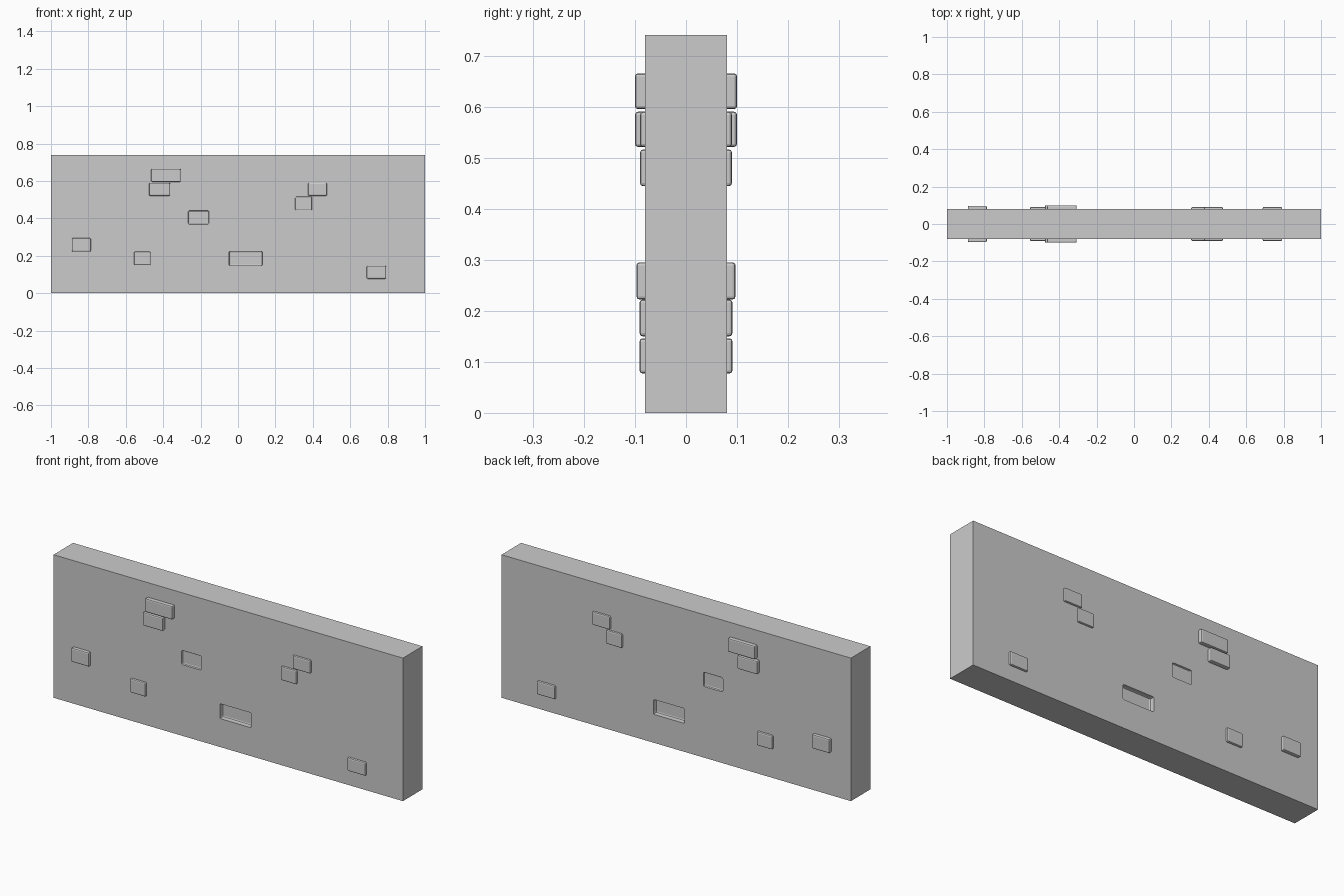
import bpy, bmesh

if "Cube" in bpy.data.objects:
    bpy.data.objects.remove(bpy.data.objects["Cube"])

WALL_W, WALL_T, WALL_H = 2.0, 0.16, 0.74


def block(name, x0, x1, y0, y1, z0, z1, bevel=0.0):
    """Axis-aligned block with optional rounded edges."""
    bm = bmesh.new()
    bmesh.ops.create_cube(bm, size=1)
    for v in bm.verts:
        v.co.x = x0 + (v.co.x + 0.5) * (x1 - x0)
        v.co.y = y0 + (v.co.y + 0.5) * (y1 - y0)
        v.co.z = z0 + (v.co.z + 0.5) * (z1 - z0)
    if bevel:
        bmesh.ops.bevel(bm, geom=bm.edges[:], offset=bevel, segments=2,
                        profile=0.5, affect='EDGES')
    mesh = bpy.data.meshes.new(name)
    bm.to_mesh(mesh)
    bm.free()
    obj = bpy.data.objects.new(name, mesh)
    bpy.context.collection.objects.link(obj)
    return obj


# Wall slab
wall = block("wall", -WALL_W / 2, WALL_W / 2, -WALL_T / 2, WALL_T / 2, 0, WALL_H)

# Recessed bricks, sunk into both faces: x0, x1, z0, z1, depth
recesses = [
    (-0.267, -0.155, 0.368, 0.442, 0.010),
    (-0.048, 0.131, 0.147, 0.224, 0.024),
]
for i, (x0, x1, z0, z1, depth) in enumerate(recesses):
    for side in (-1, 1):
        ys = sorted((side * (WALL_T / 2 - depth), side * (WALL_T / 2 + 0.05)))
        cutter = block(f"recess_cutter_{i}_{side}", x0, x1, *ys, z0, z1, 0.007)
        cutter.hide_render = True
        cutter.hide_viewport = False
        cutter.display_type = 'WIRE'
        cut = wall.modifiers.new("recess", 'BOOLEAN')
        cut.operation = 'DIFFERENCE'
        cut.solver = 'EXACT'
        cut.object = cutter

# Bake the cuts and drop the cutters
bpy.context.view_layer.objects.active = wall
for mod in list(wall.modifiers):
    cutter = mod.object
    bpy.ops.object.modifier_apply(modifier=mod.name)
    bpy.data.objects.remove(cutter)

# Raised bricks running through the wall: x0, x1, z0, z1, half depth
bricks = [
    (-0.464, -0.307, 0.595, 0.665, 0.100),
    (-0.476, -0.363, 0.521, 0.590, 0.100),
    (0.374, 0.476, 0.521, 0.590, 0.090),
    (0.306, 0.396, 0.444, 0.516, 0.090),
    (-0.888, -0.787, 0.222, 0.295, 0.097),
    (-0.556, -0.467, 0.150, 0.222, 0.091),
    (0.688, 0.792, 0.077, 0.146, 0.091),
]
for i, (x0, x1, z0, z1, d) in enumerate(bricks):
    block(f"raised_brick_{i + 1}", x0, x1, -d, d, z0, z1, 0.006)
